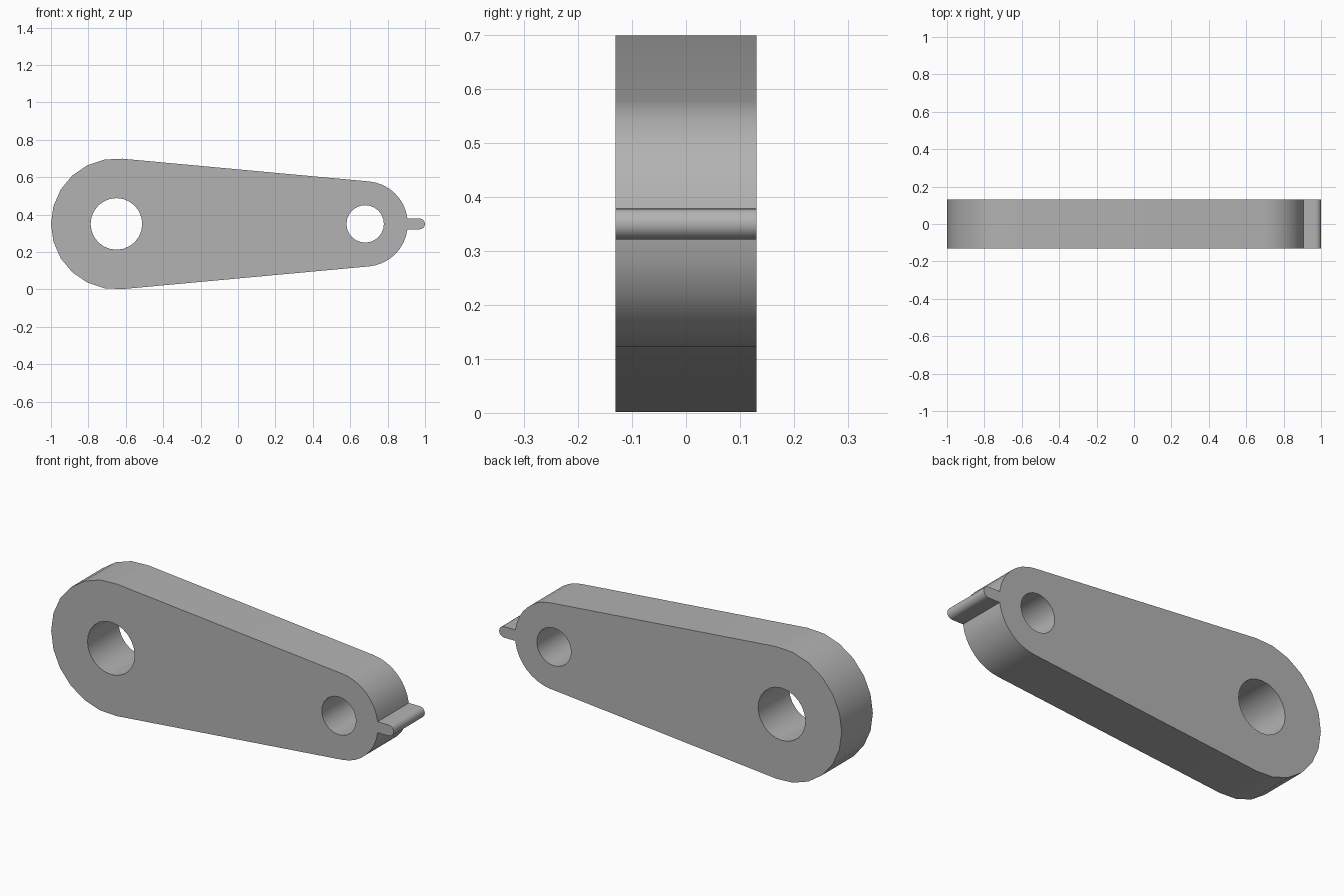
import bpy, bmesh
from math import asin, sin, cos, pi, radians, sqrt
from mathutils import Matrix

cube = bpy.data.objects.get("Cube")
if cube:
    bpy.data.objects.remove(cube, do_unlink=True)

MID = 0.35            # height of the centre line
HALF = 0.13           # half thickness
BIG_X, BIG_R, BIG_HOLE = -0.65, 0.35, 0.138
SMALL_X, SMALL_R, SMALL_HOLE = 0.68, 0.228, 0.1
TAB_R = 0.029


def arc(x, r, start, end, steps):
    angles = [start + (end - start) * i / steps for i in range(steps + 1)]
    return [(x + r * cos(a), MID + r * sin(a)) for a in angles]


def circle(x, r, steps=24):
    return arc(x, r, 0, 2 * pi, steps)[:-1]


# Outline: big end, tangent flanks, small end and its rounded tab
tangent = pi / 2 - asin((BIG_R - SMALL_R) / (SMALL_X - BIG_X))
root = asin(TAB_R / SMALL_R)
outline = arc(BIG_X, BIG_R, tangent, 2 * pi - tangent, 12)
outline += arc(SMALL_X, SMALL_R, -tangent, -root, 8)
outline += arc(1 - TAB_R, TAB_R, -pi / 2, pi / 2, 8)
outline += arc(SMALL_X, SMALL_R, root, tangent, 8)

# Filled profile with two bores, given thickness
curve = bpy.data.curves.new("lever_profile", 'CURVE')
curve.dimensions = '2D'
curve.fill_mode = 'BOTH'
curve.extrude = HALF
for loop in (outline, circle(BIG_X, BIG_HOLE), circle(SMALL_X, SMALL_HOLE)):
    spline = curve.splines.new('POLY')
    spline.points.add(len(loop) - 1)
    for point, (x, z) in zip(spline.points, loop):
        point.co = (x, z, 0, 1)
    spline.use_cyclic_u = True
profile = bpy.data.objects.new("lever_profile", curve)
bpy.context.collection.objects.link(profile)
bpy.context.view_layer.update()
mesh = bpy.data.meshes.new_from_object(
    profile.evaluated_get(bpy.context.evaluated_depsgraph_get()))
bpy.data.objects.remove(profile, do_unlink=True)

# Weld caps to walls and stand the plate upright
bm = bmesh.new()
bm.from_mesh(mesh)
bmesh.ops.remove_doubles(bm, verts=bm.verts, dist=0.0001)
bmesh.ops.transform(bm, matrix=Matrix.Rotation(pi / 2, 4, 'X'), verts=bm.verts)
bmesh.ops.recalc_face_normals(bm, faces=bm.faces)
bm.to_mesh(mesh)
bm.free()
lever = bpy.data.objects.new("lever_arm", mesh)
bpy.context.collection.objects.link(lever)

# Plain grey
grey = bpy.data.materials.new("grey")
grey.use_nodes = True
color = (0.45, 0.45, 0.45, 1)
grey.diffuse_color = color
grey.node_tree.nodes["Principled BSDF"].inputs["Base Color"].default_value = color
mesh.materials.clear()
mesh.materials.append(grey)

bpy.ops.object.select_all(action='DESELECT')
lever.select_set(True)
bpy.context.view_layer.objects.active = lever
bpy.ops.object.shade_smooth_by_angle(angle=radians(30))
